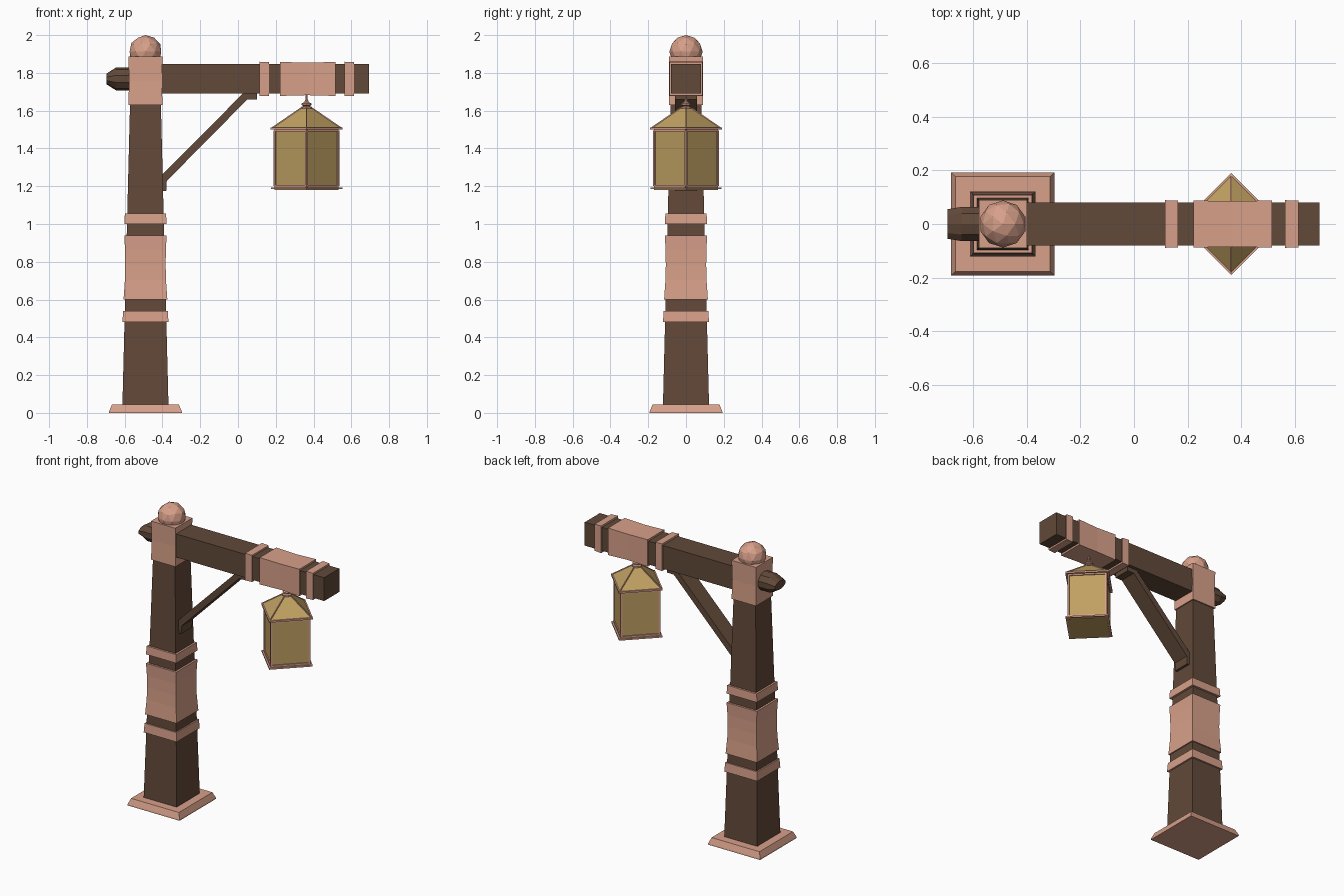
import bpy, bmesh, math
from mathutils import Vector

if "Cube" in bpy.data.objects:
    bpy.data.objects.remove(bpy.data.objects["Cube"])


def material(name, rgb):
    m = bpy.data.materials.new(name)
    m.diffuse_color = (*rgb, 1)
    m.use_nodes = True
    m.node_tree.nodes["Principled BSDF"].inputs["Base Color"].default_value = m.diffuse_color
    return m


WOOD = material("dark wood", (0.122, 0.067, 0.041))
TRIM = material("pink copper trim", (0.686, 0.352, 0.254))
GLASS = material("amber glass", (0.527, 0.352, 0.122))
PX, LX = -0.49, 0.363      # post and lantern centres
BZ = 1.768                 # beam centre height


def loft(name, rings, mat):
    """Skin a list of equal-length point rings and cap both ends."""
    bm = bmesh.new()
    rows = [[bm.verts.new(p) for p in r] for r in rings]
    n = len(rows[0])
    for a, b in zip(rows, rows[1:]):
        for i in range(n):
            bm.faces.new((a[i], a[(i + 1) % n], b[(i + 1) % n], b[i]))
    bm.faces.new(rows[0][::-1])
    bm.faces.new(rows[-1])
    bmesh.ops.recalc_face_normals(bm, faces=bm.faces)
    me = bpy.data.meshes.new(name)
    bm.to_mesh(me)
    bm.free()
    me.materials.append(mat)
    ob = bpy.data.objects.new(name, me)
    bpy.context.collection.objects.link(ob)
    return ob


def square(cx, h, z):
    return [(cx + sx * h, sy * h, z) for sx, sy in ((-1, -1), (1, -1), (1, 1), (-1, 1))]


def polygon(cx, r, z, n=4):
    return [(cx + r * math.cos(2 * math.pi * i / n), r * math.sin(2 * math.pi * i / n), z)
            for i in range(n)]


def post_part(name, profile, mat):          # profile: (half width, z)
    return loft(name, [square(PX, h, z) for h, z in profile], mat)


def lantern_part(name, profile, mat, n=4):  # profile: (corner radius, z)
    return loft(name, [polygon(LX, r, z, n) for r, z in profile], mat)


def beam_part(name, profile, mat):          # profile: (x, half y, half z)
    return loft(name, [[(x, sy * hy, BZ + sz * hz) for sy, sz in
                        ((-1, -1), (1, -1), (1, 1), (-1, 1))] for x, hy, hz in profile], mat)


def bar(name, a, b, w, mat):
    """Thin square bar between two points."""
    a, b = Vector(a), Vector(b)
    d = (b - a).normalized()
    u = d.cross(Vector((0, 0, 1)) if abs(d.z) < 0.9 else Vector((1, 1, 0))).normalized() * w
    v = d.cross(u)
    return loft(name, [[p + u + v, p - u + v, p - u - v, p + u - v] for p in (a, b)], mat)


# Post with trim
post_part("base_plate", [(0.193, 0), (0.192, 0.008), (0.177, 0.045)], TRIM)
post_part("post", [(0.122, 0.04), (0.080, 1.70)], WOOD)
post_part("lower_band", [(0.122, 0.48), (0.118, 0.54)], TRIM)
post_part("post_sleeve", [(0.116, 0.60), (0.109, 0.70), (0.107, 0.78), (0.108, 0.86),
                          (0.112, 0.94)], TRIM)
post_part("upper_band", [(0.112, 1.0), (0.109, 1.055)], TRIM)
post_part("post_cap", [(0.090, 1.63), (0.087, 1.76), (0.090, 1.888)], TRIM)

# Ball on top of the post
bpy.ops.mesh.primitive_ico_sphere_add(subdivisions=2, radius=0.088, location=(PX, 0, 1.912))
ball = bpy.context.object
ball.name = "ball_finial"
ball.data.materials.append(TRIM)

# Beam with trim
beam_part("beam", [(-0.56, 0.08, 0.078), (0.693, 0.08, 0.078)], WOOD)
for i, x in enumerate((0.14, 0.59)):
    beam_part(f"beam_band_{i + 1}", [(x - 0.025, 0.089, 0.091), (x + 0.025, 0.087, 0.089)], TRIM)
beam_part("beam_sleeve", [(0.222, 0.088, 0.09), (0.367, 0.085, 0.086), (0.515, 0.088, 0.09)], TRIM)

# Rounded peg behind the post
loft("beam_peg", [[(x, ry * math.cos(math.pi * (i + .5) / 5), BZ + rz * math.sin(math.pi * (i + .5) / 5))
                   for i in range(10)]
                  for x, ry, rz in ((-0.55, .067, .062), (-0.645, .067, .061), (-0.697, .058, .028))], WOOD)

# Diagonal brace
side = [(-0.415, 1.175), (-0.38, 1.175), (-0.377, 1.228), (0.05, 1.66), (0.10, 1.66),
        (0.10, 1.695), (0.03, 1.695), (-0.405, 1.257)]
loft("brace", [[(x, y, z) for x, z in side] for y in (-0.058, 0.058)], WOOD)

# Lantern body, rims and frame
lantern_part("lantern_glass", [(0.165, 1.195), (0.165, 1.50)], GLASS)
lantern_part("lantern_bottom_rim", [(0.189, 1.184), (0.189, 1.194)], TRIM)
lantern_part("lantern_floor", [(0.170, 1.181), (0.170, 1.19)], GLASS)
lantern_part("lantern_top_rim", [(0.191, 1.499), (0.191, 1.51)], TRIM)
lantern_part("lantern_roof", [(0.182, 1.508), (0.028, 1.614)], GLASS)
low, high = polygon(LX, 0.166, 1.20), polygon(LX, 0.166, 1.495)
eave, peak = polygon(LX, 0.183, 1.509), polygon(LX, 0.028, 1.615)
for i in range(4):
    j = (i + 1) % 4
    bar(f"lantern_corner_{i + 1}", low[i], high[i], 0.006, TRIM)
    bar(f"lantern_lower_rail_{i + 1}", low[i], low[j], 0.006, TRIM)
    bar(f"lantern_upper_rail_{i + 1}", high[i], high[j], 0.006, TRIM)
    bar(f"roof_rib_{i + 1}", eave[i], peak[i], 0.003, TRIM)

# Lantern finial and hanger
lantern_part("lantern_finial", [(0.030, 1.612), (0.030, 1.620), (0.016, 1.624), (0.027, 1.630),
                                (0.027, 1.638), (0.012, 1.645), (0.006, 1.660)], TRIM, 8)
lantern_part("lantern_hanger", [(0.006, 1.65), (0.006, 1.69)], TRIM, 6)
